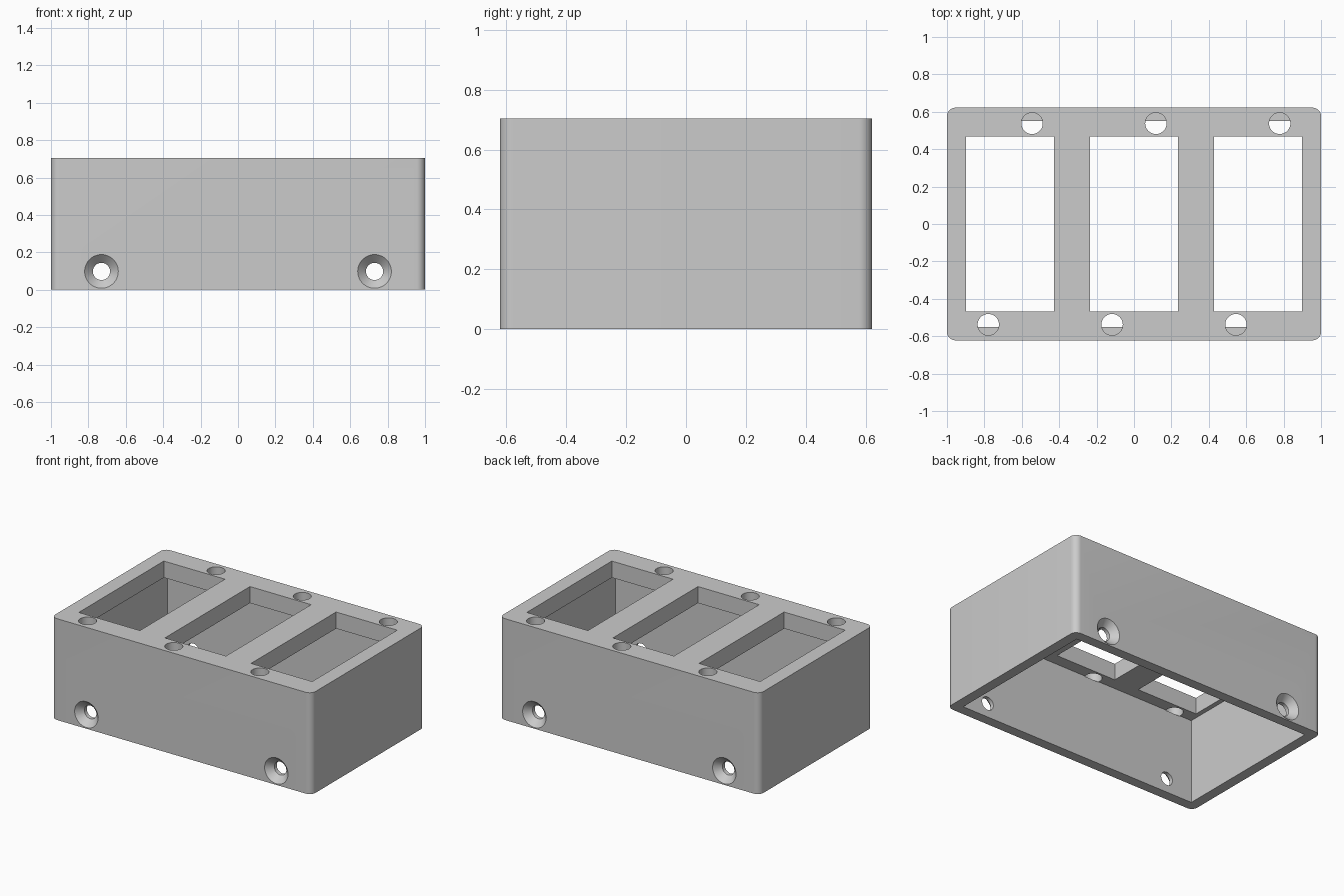
import bpy, bmesh
from math import pi
from mathutils import Matrix

cube = bpy.data.objects.get("Cube")
if cube:
    bpy.data.objects.remove(cube, do_unlink=True)

HX, HY, H = 1.0, 0.622, 0.704      # outer half sizes and height
WALL, PLATE = 0.071, 0.115         # side wall and top plate thickness

grey = bpy.data.materials.new("plain grey")
grey.use_nodes = True
colour = (0.6, 0.6, 0.6, 1)
grey.diffuse_color = colour
grey.node_tree.nodes["Principled BSDF"].inputs["Base Color"].default_value = colour


def make(name, bm):
    mesh = bpy.data.meshes.new(name)
    bm.to_mesh(mesh)
    bm.free()
    mesh.materials.append(grey)
    obj = bpy.data.objects.new(name, mesh)
    bpy.context.collection.objects.link(obj)
    return obj


def block(x0, x1, y0, y1, z0, z1):
    bm = bmesh.new()
    bmesh.ops.create_cube(bm, size=1)
    bmesh.ops.scale(bm, vec=(x1 - x0, y1 - y0, z1 - z0), verts=bm.verts)
    bmesh.ops.translate(bm, vec=((x0 + x1) / 2, (y0 + y1) / 2, (z0 + z1) / 2), verts=bm.verts)
    return bm


def round_cutter(r1, r2, depth, centre, tilt=0):
    bm = bmesh.new()
    bmesh.ops.create_cone(bm, cap_ends=True, segments=48, radius1=r1, radius2=r2, depth=depth,
                          matrix=Matrix.Translation(centre) @ Matrix.Rotation(tilt, 4, 'X'))
    return bm


# Outer shell with rounded upright corners
bm = block(-HX, HX, -HY, HY, 0, H)
upright = [e for e in bm.edges if abs(e.verts[0].co.z - e.verts[1].co.z) > H / 2]
bmesh.ops.bevel(bm, geom=upright, offset=0.045, segments=10, profile=0.5, affect='EDGES')
housing = make("housing", bm)

# Open underside
cutters = [block(-HX + WALL, HX - WALL, -HY + WALL, HY - WALL, -0.2, H - PLATE)]

# Three windows, each with two diagonally placed round holes
for cx in (-0.662, 0, 0.662):
    cutters.append(block(cx - 0.235, cx + 0.235, -0.467, 0.467, H - PLATE - 0.1, H + 0.1))
    for side in (-1, 1):
        z0, z1 = H - PLATE - 0.003, H + 0.1
        cutters.append(round_cutter(0.057, 0.057, z1 - z0,
                                    (cx + side * 0.117, side * 0.538, (z0 + z1) / 2)))

# Countersunk screw holes through front and back walls
for x in (-0.73, 0.73):
    cutters.append(round_cutter(0.046, 0.046, 2, (x, 0, 0.098), pi / 2))
    for side in (-1, 1):
        # 45 degree cone, continued a little past the wall face
        cutters.append(round_cutter(0.04, 0.096, 0.056,
                                    (x, side * (HY - 0.022), 0.098), -side * pi / 2))

helpers = []
for cutter_bm in cutters:
    helper = make("cutter", cutter_bm)
    helper.hide_render = True
    helpers.append(helper)
    cut = housing.modifiers.new("cut", 'BOOLEAN')
    cut.operation, cut.solver, cut.object = 'DIFFERENCE', 'EXACT', helper

# Apply the cuts and drop the cutters
graph = bpy.context.evaluated_depsgraph_get()
result = bpy.data.meshes.new_from_object(housing.evaluated_get(graph))
housing.modifiers.clear()
housing.data = result
result.materials.clear()
result.materials.append(grey)
for poly in result.polygons:
    poly.material_index = 0
for helper in helpers:
    bpy.data.objects.remove(helper, do_unlink=True)

bpy.ops.object.select_all(action='DESELECT')
housing.select_set(True)
bpy.context.view_layer.objects.active = housing
bpy.ops.object.shade_smooth_by_angle(angle=pi / 6)
